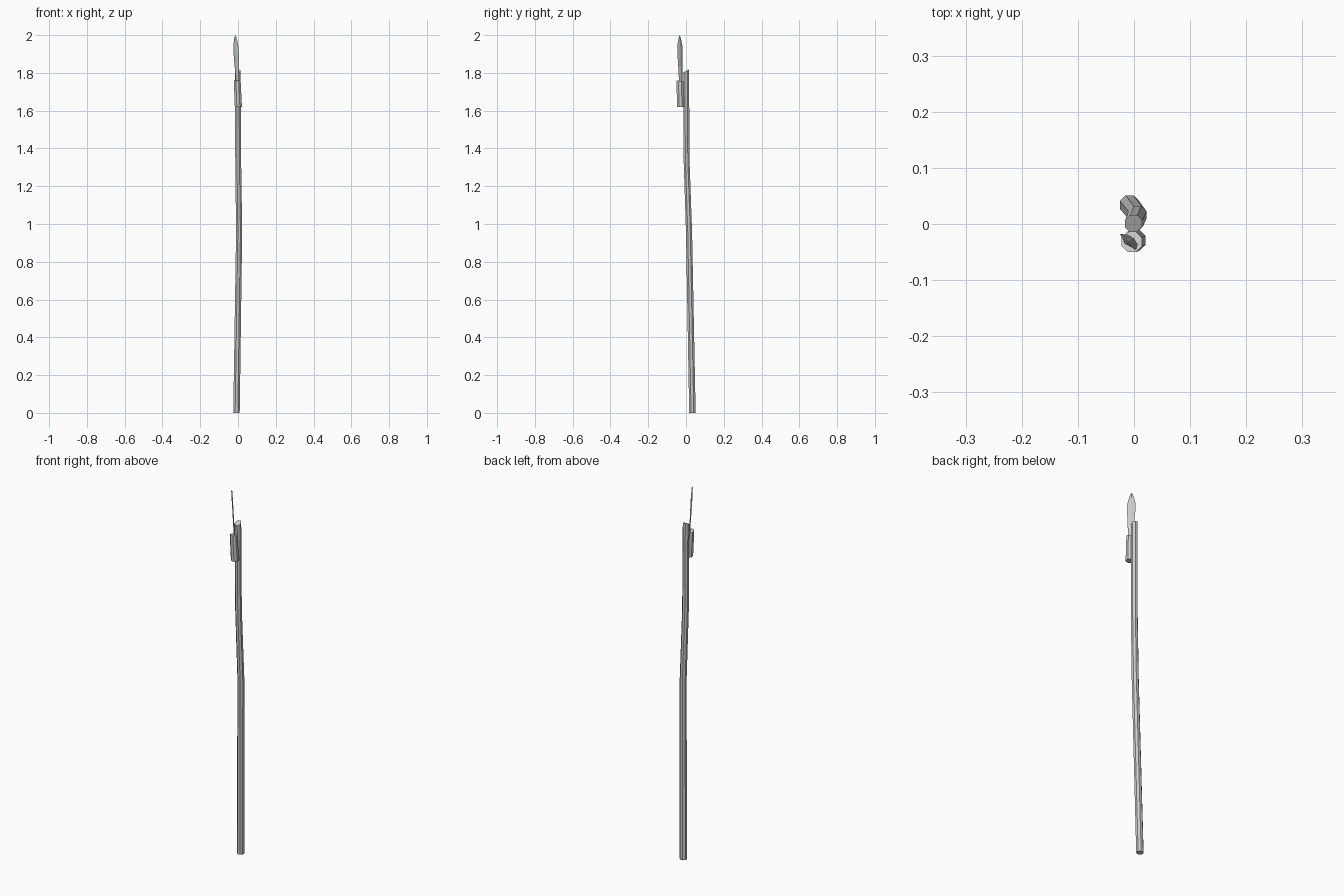
import bpy, bmesh, math
from mathutils import Vector

if "Cube" in bpy.data.objects:
    bpy.data.objects.remove(bpy.data.objects["Cube"])


def make_object(name, bm):
    bmesh.ops.recalc_face_normals(bm, faces=bm.faces)
    mesh = bpy.data.meshes.new(name)
    bm.to_mesh(mesh)
    bm.free()
    obj = bpy.data.objects.new(name, mesh)
    bpy.context.collection.objects.link(obj)
    return obj


def loft(name, rings, sides, slant=0.0):
    """Capped tube through (x, y, z, radius) rings; slant tips the last ring."""
    bm = bmesh.new()
    loops = []
    for i, (x, y, z, r) in enumerate(rings):
        loop = []
        for k in range(sides):
            a = 2 * math.pi * (k + 0.5) / sides
            dy = r * math.sin(a)
            dz = slant * dy if i == len(rings) - 1 else 0
            loop.append(bm.verts.new((x + r * math.cos(a), y + dy, z + dz)))
        loops.append(loop)
    for a, b in zip(loops, loops[1:]):
        for k in range(sides):
            n = (k + 1) % sides
            bm.faces.new((a[k], a[n], b[n], b[k]))
    bm.faces.new(loops[0])
    bm.faces.new(loops[-1])
    return make_object(name, bm)


# Slightly crooked wooden pole
loft("shaft", [(-0.008, 0.034, 0, 0.0185), (0.006, 0.016, 0.96, 0.0175),
               (0.001, 0.003, 1.34, 0.0168), (-0.001, 0.001, 1.81, 0.0165)], 8, 0.5)

# Leaning grip strapped to the front of the pole
loft("blade_grip", [(0.002, -0.029, 1.62, 0.0205), (-0.004, -0.032, 1.757, 0.0195)], 8, -0.2)

# Thin leaf-shaped blade, turned 45 degrees and leaning with the grip
base, tip = Vector((-0.001, -0.027, 1.72)), Vector((-0.014, -0.034, 2.0))
across = Vector((1, -1, 0)).normalized()
normal = Vector((1, 1, 0)).normalized()
profile = [(0, 0.013), (0.2, 0.0135), (0.45, 0.0165), (0.65, 0.020),
           (0.78, 0.0195), (0.9, 0.012), (0.97, 0.005)]
bm = bmesh.new()
rows = []
for t, w in profile:
    c = base.lerp(tip, t)
    rows.append([bm.verts.new(c + d) for d in
                 (across * w, normal * 0.003, -across * w, -normal * 0.003)])
for a, b in zip(rows, rows[1:]):
    for k in range(4):
        n = (k + 1) % 4
        bm.faces.new((a[k], a[n], b[n], b[k]))
bm.faces.new(rows[0])
point = bm.verts.new(tip)
for k in range(4):
    bm.faces.new((rows[-1][k], rows[-1][(k + 1) % 4], point))
make_object("blade", bm)
